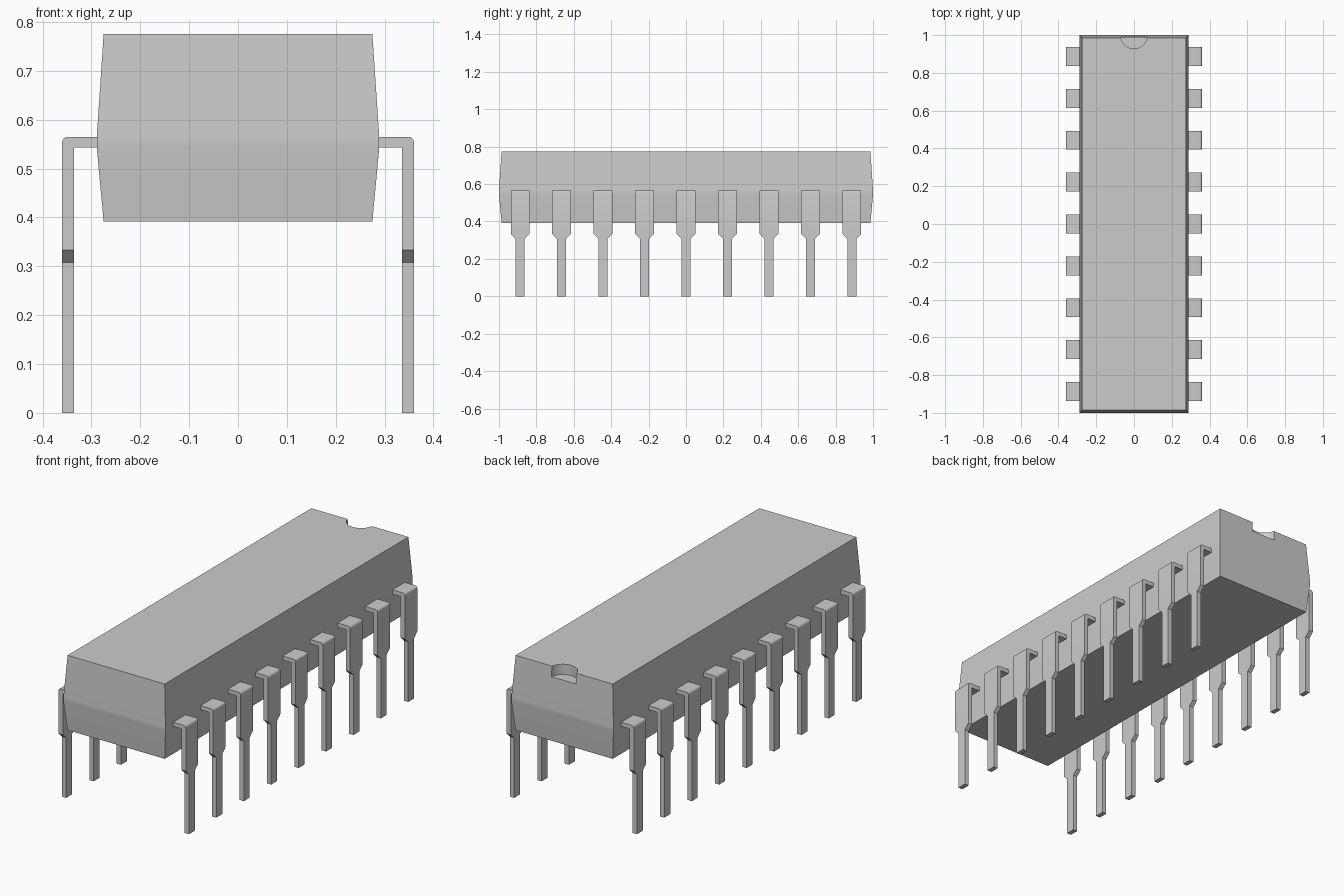
import bpy
import bmesh
import math

cube = bpy.data.objects.get("Cube")
if cube:
    bpy.data.objects.remove(cube, do_unlink=True)

# Single grey finish
grey = bpy.data.materials.new("plain grey")
grey.use_nodes = True
colour = (0.6, 0.6, 0.6, 1)
grey.diffuse_color = colour
grey.node_tree.nodes["Principled BSDF"].inputs["Base Color"].default_value = colour


def make_object(name, bm):
    bmesh.ops.recalc_face_normals(bm, faces=bm.faces)
    mesh = bpy.data.meshes.new(name)
    bm.to_mesh(mesh)
    bm.free()
    mesh.materials.append(grey)
    obj = bpy.data.objects.new(name, mesh)
    bpy.context.collection.objects.link(obj)
    return obj


def select_only(obj):
    bpy.ops.object.select_all(action='DESELECT')
    obj.select_set(True)
    bpy.context.view_layer.objects.active = obj


# Body: stacked rectangles, widest at the narrow waist band
bm = bmesh.new()
rings = []
for half_x, half_y, z in [(0.275, 0.986, 0.392), (0.289, 1, 0.543),
                          (0.289, 1, 0.565), (0.275, 0.986, 0.775)]:
    rings.append([bm.verts.new((sx * half_x, sy * half_y, z))
                  for sx, sy in ((-1, -1), (1, -1), (1, 1), (-1, 1))])
bm.faces.new(rings[0])
bm.faces.new(rings[-1])
for low, high in zip(rings, rings[1:]):
    for i in range(4):
        j = (i + 1) % 4
        bm.faces.new((low[i], low[j], high[j], high[i]))
body = make_object("body", bm)

# Half-round orientation notch at the back of the top face
bpy.ops.mesh.primitive_cylinder_add(vertices=48, radius=0.07, depth=0.2,
                                    location=(0, 0.998, 0.822))
cutter = bpy.context.object
cutter.name = "notch_cutter"
cutter.hide_render = True
cutter.data.materials.append(grey)
select_only(body)
cut = body.modifiers.new("notch", 'BOOLEAN')
cut.operation = 'DIFFERENCE'
cut.object = cutter
cut.solver = 'EXACT'
bpy.ops.object.modifier_apply(modifier=cut.name)
bpy.data.objects.remove(cutter, do_unlink=True)
select_only(body)
bpy.ops.object.shade_smooth_by_angle(angle=math.radians(30))
weighted = body.modifiers.new("soft waist", 'WEIGHTED_NORMAL')
weighted.keep_sharp = True

# Pin dimensions
INNER, OUTER, TOP, UNDER = 0.336, 0.36, 0.565, 0.543
SHOULDER, NECK, BEND = 0.333, 0.308, 0.012
WIDE, NARROW = 0.05, 0.024


def make_pin(name, side, y):
    # Bent profile with a rounded outer corner, narrowing below the shoulder
    bend = [(OUTER - BEND + BEND * math.sin(a), TOP - BEND + BEND * math.cos(a))
            for a in (math.pi / 2 * i / 4 for i in range(5))]
    upper = [(INNER, SHOULDER), (INNER, UNDER), (0.27, UNDER), (0.27, TOP)]
    upper += bend + [(OUTER, SHOULDER)]
    profile = upper + [(OUTER, NECK), (OUTER, 0), (INNER, 0), (INNER, NECK)]
    bm = bmesh.new()
    rows = []
    for s in (-1, 1):
        rows.append([bm.verts.new((side * x, y + s * (WIDE if z >= SHOULDER else NARROW), z))
                     for x, z in profile])
    n = len(profile)
    k = len(upper)
    for row in rows:
        bm.faces.new(row[:k])
        bm.faces.new((row[0], row[k - 1], row[k], row[n - 1]))
        bm.faces.new(row[k:])
    for i in range(n):
        j = (i + 1) % n
        bm.faces.new((rows[0][i], rows[0][j], rows[1][j], rows[1][i]))
    pin = make_object(name, bm)
    select_only(pin)
    bpy.ops.object.shade_smooth_by_angle(angle=math.radians(30))


# Nine pins along each long side
for side, label in ((1, "left"), (-1, "right")):
    for i in range(9):
        make_pin(f"{label}_pin_{i + 1}", side, (i - 4) * 0.2217)
